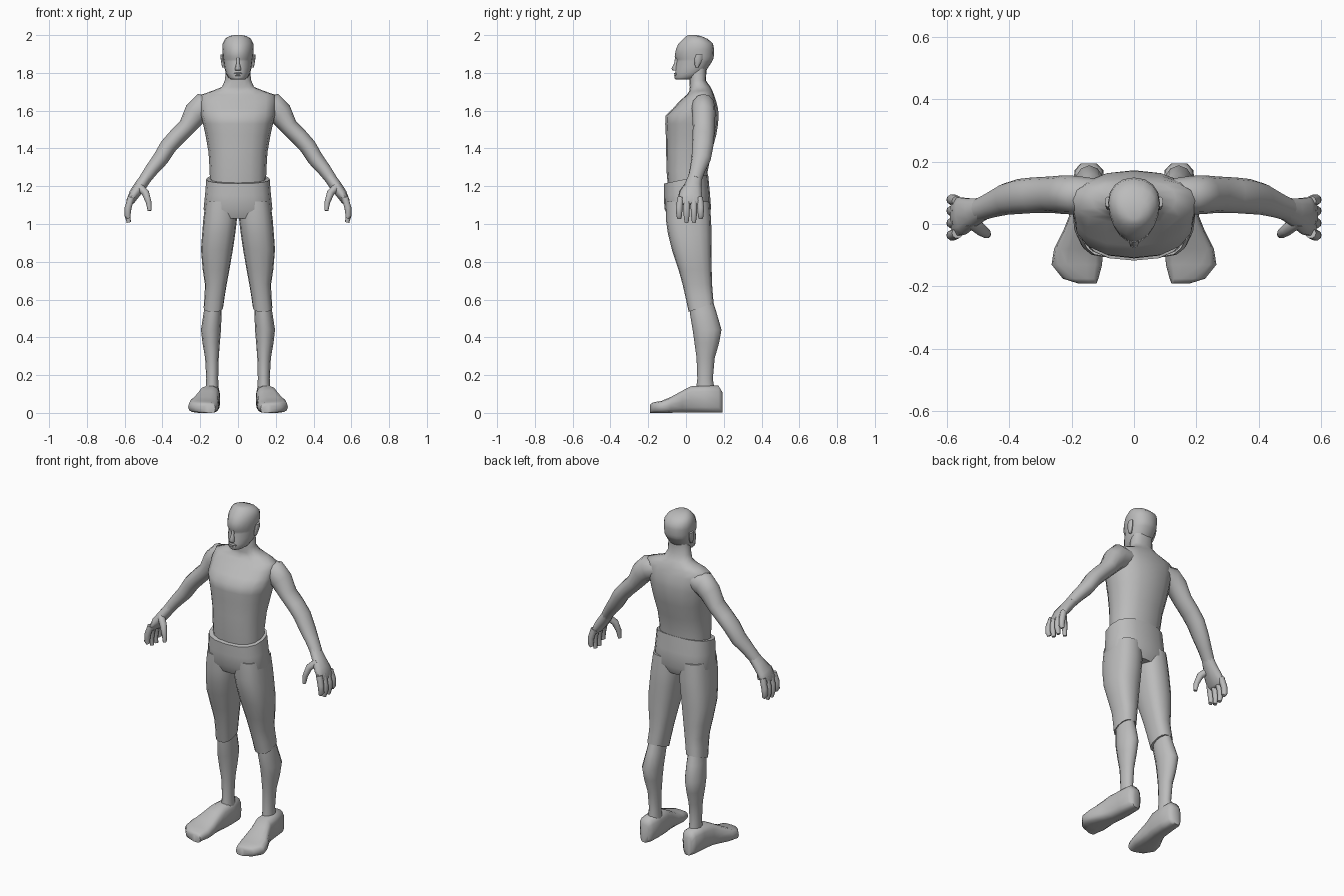
import bpy, bmesh, math
from mathutils import Vector

grey = bpy.data.materials.new("plain grey")
grey.diffuse_color = (0.5, 0.5, 0.5, 1)


def loft(name, tubes, mirror=False, angle=60):
    """Skin one or more lists of rings into a capped, smooth mesh."""
    bm = bmesh.new()
    for rings in tubes:
        vs = [[bm.verts.new(p) for p in r] for r in rings]
        n = len(vs[0])
        for a, b in zip(vs, vs[1:]):
            for i in range(n):
                j = (i + 1) % n
                bm.faces.new((a[i], a[j], b[j], b[i]))
        bm.faces.new(vs[0])
        bm.faces.new(vs[-1])
    bmesh.ops.recalc_face_normals(bm, faces=bm.faces)
    me = bpy.data.meshes.new(name)
    bm.to_mesh(me)
    bm.free()
    me.materials.append(grey)
    me.shade_smooth()
    me.set_sharp_from_angle(angle=math.radians(angle))
    ob = bpy.data.objects.new(name, me)
    bpy.context.collection.objects.link(ob)
    if mirror:
        ob.modifiers.new("mirror", 'MIRROR').use_mirror_merge = False
    return ob


def power(v, e):
    return math.copysign(abs(v) ** e, v)


def flat(z, x0, x1, yf, yb, e=0.85, egg=0.0, tilt=0.0, n=16):
    """Horizontal ring between x0..x1 and yf..yb; egg narrows the front."""
    out = []
    for i in range(n):
        a = 2 * math.pi * i / n
        s, c = power(math.sin(a), e), power(math.cos(a), e)
        out.append(Vector(((x0 + x1) / 2 + (x1 - x0) / 2 * s * (1 - egg * c),
                           (yf + yb) / 2 - (yb - yf) / 2 * c, z - tilt * c)))
    return out


def tube(path, n=10):
    """Rings along a path of (x, y, z, thickness, width in y)."""
    pts = [Vector(p[:3]) for p in path]
    out = []
    for i, p in enumerate(path):
        t = pts[min(i + 1, len(pts) - 1)] - pts[max(i - 1, 0)]
        v = t.cross(Vector((0, 1, 0))).normalized()
        u = v.cross(t).normalized()
        out.append([pts[i] + v * p[3] * math.cos(2 * math.pi * k / n)
                    + u * p[4] * math.sin(2 * math.pi * k / n) for k in range(n)])
    return out


# torso and neck: z, half width, front y, back y
loft("torso", [[flat(z, -w, w, f, b) for z, w, f, b in (
    (1.19, .148, -.095, .11), (1.28, .15, -.103, .115), (1.38, .156, -.105, .135),
    (1.47, .172, -.107, .16), (1.53, .185, -.11, .17), (1.575, .195, -.108, .172),
    (1.61, .198, -.07, .17), (1.65, .2, -.035, .16), (1.685, .195, .005, .148),
    (1.705, .135, .018, .14), (1.725, .085, .02, .13), (1.76, .07, .018, .105),
    (1.83, .062, .02, .11))]])

# head: z, half width, front y, back y
loft("head", [[flat(z, -w, w, f, b, .95, .16, n=18) for z, w, f, b in (
    (1.765, .036, -.055, .02), (1.775, .05, -.062, .06), (1.80, .064, -.057, .1),
    (1.83, .071, -.056, .118), (1.86, .075, -.05, .138), (1.872, .077, -.05, .144),
    (1.888, .079, -.06, .147), (1.925, .082, -.053, .149), (1.955, .08, -.04, .143),
    (1.98, .068, -.015, .115), (1.995, .045, .0, .08), (2.0, .02, .015, .05))]])

# nose, lips and ears
loft("nose", [[flat(z, -w, w, f, -.035, n=8) for z, w, f in (
    (1.885, .008, -.057), (1.85, .009, -.063), (1.822, .016, -.077),
    (1.813, .015, -.07))]])
loft("lips", [[flat(z, -w, w, f, -.035, n=10) for z, w, f in (
    (1.802, .015, -.058), (1.797, .024, -.064), (1.792, .025, -.06),
    (1.787, .022, -.064), (1.781, .012, -.058))]])
loft("ear", [[flat(z, x, x + .018, f, b, n=8) for z, x, f, b in (
    (1.828, .066, .052, .064), (1.845, .069, .045, .075),
    (1.875, .074, .044, .088), (1.898, .075, .055, .088))]], True)

# arm from inside the shoulder down to the wrist
loft("arm", [tube((
    (.12, .09, 1.63, .05, .055), (.185, .092, 1.62, .074, .062),
    (.225, .094, 1.585, .064, .062), (.27, .094, 1.515, .047, .058),
    (.325, .092, 1.46, .046, .057), (.37, .088, 1.41, .045, .056),
    (.41, .08, 1.345, .042, .051), (.455, .062, 1.29, .036, .042),
    (.495, .046, 1.235, .031, .037)), 12)], True)

# hand: palm, four curled fingers and thumb
hand = [tube(((.48, .05, 1.255, .03, .036), (.515, .038, 1.205, .032, .046),
              (.548, .026, 1.16, .029, .062), (.57, .023, 1.12, .022, .066),
              (.576, .023, 1.105, .012, .058)))]
for y, tip in ((-.036, 1.03), (.003, 1.008), (.042, 1.008), (.078, 1.03)):
    hand.append(tube(((.566, y * .9 + .003, 1.14, .018, .017),
                      (.582, y, 1.085, .018, .018),
                      (.585, y, 1.045, .016, .016),
                      (.578, y, tip, .011, .011)), 10))
hand.append(tube(((.525, .01, 1.2, .02, .022), (.49, -.018, 1.165, .02, .02),
                  (.473, -.03, 1.115, .015, .016), (.468, -.034, 1.07, .01, .011)), 10))
loft("hand", hand, True)

# trousers: hips with a waistband dipping at the front, then the legs
loft("trouser_hips", [[flat(z, -w, w, f, b, .8, tilt=t) for z, w, f, b, t in (
    (1.238, .168, -.117, .117, .024), (1.16, .174, -.117, .126, .01),
    (1.08, .182, -.114, .133, 0), (1.03, .165, -.09, .11, 0))]])
loft("trouser_leg", [[flat(z, i, o, f, b, .8, tilt=t) for z, i, o, f, b, t in (
    (1.12, .004, .172, -.105, .125, 0), (1.02, .006, .184, -.106, .133, 0),
    (.945, .015, .19, -.095, .135, 0), (.865, .027, .196, -.075, .135, 0),
    (.76, .045, .187, -.04, .136, 0), (.68, .06, .175, -.018, .138, 0),
    (.62, .07, .177, -.002, .142, .01), (.558, .079, .182, .014, .146, .023))]], True)

# bare lower leg
loft("lower_leg", [[flat(z, i, o, f, b, 1, n=12) for z, i, o, f, b in (
    (.6, .09, .172, .02, .14), (.53, .087, .182, .02, .162),
    (.44, .09, .196, .035, .188), (.37, .096, .188, .045, .175),
    (.29, .102, .174, .056, .152), (.18, .105, .168, .06, .142),
    (.1, .1, .172, .05, .155))]], True)


# shoe: sections from heel to toe (y, centre x, half width, top z)
def shoe_ring(y, x, w, top, n=14):
    return [Vector((x + w * power(math.cos(2 * math.pi * k / n), .65), y,
                    top / 2 * (1 + power(math.sin(2 * math.pi * k / n), .65))))
            for k in range(n)]


loft("shoe", [[shoe_ring(*s) for s in (
    (.193, .145, .027, .11), (.172, .144, .046, .145), (.1, .146, .052, .145),
    (.025, .152, .056, .142), (-.02, .164, .062, .118), (-.08, .178, .078, .085),
    (-.13, .183, .081, .064), (-.175, .171, .057, .056), (-.19, .15, .03, .045))]], True)
